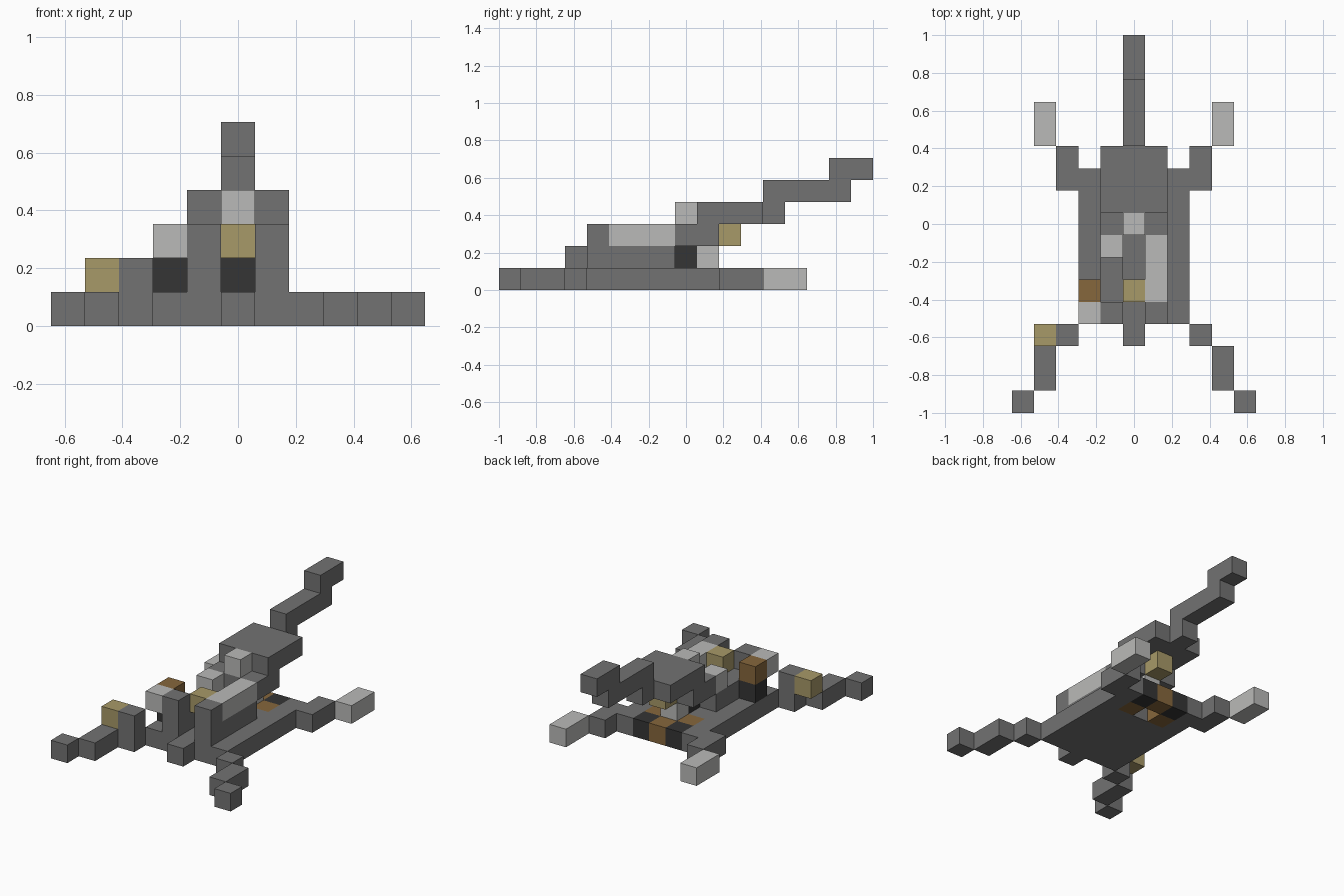
import bpy

if "Cube" in bpy.data.objects:
    bpy.data.objects.remove(bpy.data.objects["Cube"], do_unlink=True)

CELL = 2 / 17


def material(name, r, g, b):
    mat = bpy.data.materials.new(name)
    mat.use_nodes = True
    mat.diffuse_color = (r, g, b, 1)
    mat.node_tree.nodes["Principled BSDF"].inputs["Base Color"].default_value = (r, g, b, 1)
    return mat


gray = material("stone gray", 0.17, 0.17, 0.17)
light = material("pale gray", 0.49, 0.49, 0.48)
yellow = material("dull yellow", 0.39, 0.32, 0.14)
brown = material("brown", 0.24, 0.135, 0.045)
black = material("near black", 0.035, 0.035, 0.035)


def block(name, mat, x, y, z):
    """Box over inclusive cell ranges; a single number means one cell."""
    spans = [(v, v) if isinstance(v, int) else v for v in (x, y, z)]
    origin = (-0.5, -8.5, 0)
    lo = [(s[0] + o) * CELL for s, o in zip(spans, origin)]
    hi = [(s[1] + 1 + o) * CELL for s, o in zip(spans, origin)]
    bpy.ops.mesh.primitive_cube_add(size=1, location=[(a + b) / 2 for a, b in zip(lo, hi)])
    ob = bpy.context.object
    ob.name = name
    ob.scale = [b - a for a, b in zip(lo, hi)]
    ob.data.materials.append(mat)


# Flat body with a patterned, notched rear
block("body_plate", gray, (-2, 2), (4, 8), 0)
block("head", gray, 0, 3, 0)
block("rear_middle_tile", brown, 0, 10, 0)

# Paired limbs, body edges and back walls
for side, s in (("left", 1), ("right", -1)):
    block(side + "_body_edge", gray, 2 * s, (9, 10), 0)
    block(side + "_inner_tile", brown, s, 9, 0)
    block(side + "_rear_tile", black, s, 10, 0)
    block(side + "_front_shoulder", gray, 3 * s, 3, 0)
    block(side + "_front_leg", gray, 4 * s, (1, 2), 0)
    block(side + "_front_foot", gray, 5 * s, 0, 0)
    block(side + "_rear_leg", gray, 3 * s, (10, 11), 0)
    block(side + "_rear_foot", light, 4 * s, (12, 13), 0)
    block(side + "_wall", gray, s, (4, 7), 1)
    block(side + "_wall_post", gray, s, 4, 2)

# Uneven details on the back and right shoulder
block("left_wall_cap", light, 1, (5, 7), 2)
block("right_wall_cap", light, -1, 7, 2)
block("right_shoulder_top", gray, -3, 3, 1)
block("right_shoulder_patch", yellow, -4, 3, 1)
block("right_side_post", black, -2, 5, 1)
block("right_side_post_top", brown, -2, 5, 2)
block("right_side_lamp", light, -2, 4, 2)
block("front_middle_patch", yellow, 0, 5, 2)

# Central support and raised back
block("support_core", black, 0, 8, 1)
block("support_rear", light, 0, 9, 1)
block("support_deck", gray, (-1, 1), (8, 9), 2)
block("under_deck_patch", yellow, 0, 10, 2)
block("deck_front_knob", light, 0, 8, 3)
block("raised_deck", gray, (-1, 1), (9, 11), 3)

# Tail climbing in steps
block("tail_base", gray, 0, 12, 3)
block("tail_middle", gray, 0, (12, 15), 4)
block("tail_tip", gray, 0, (15, 16), 5)
